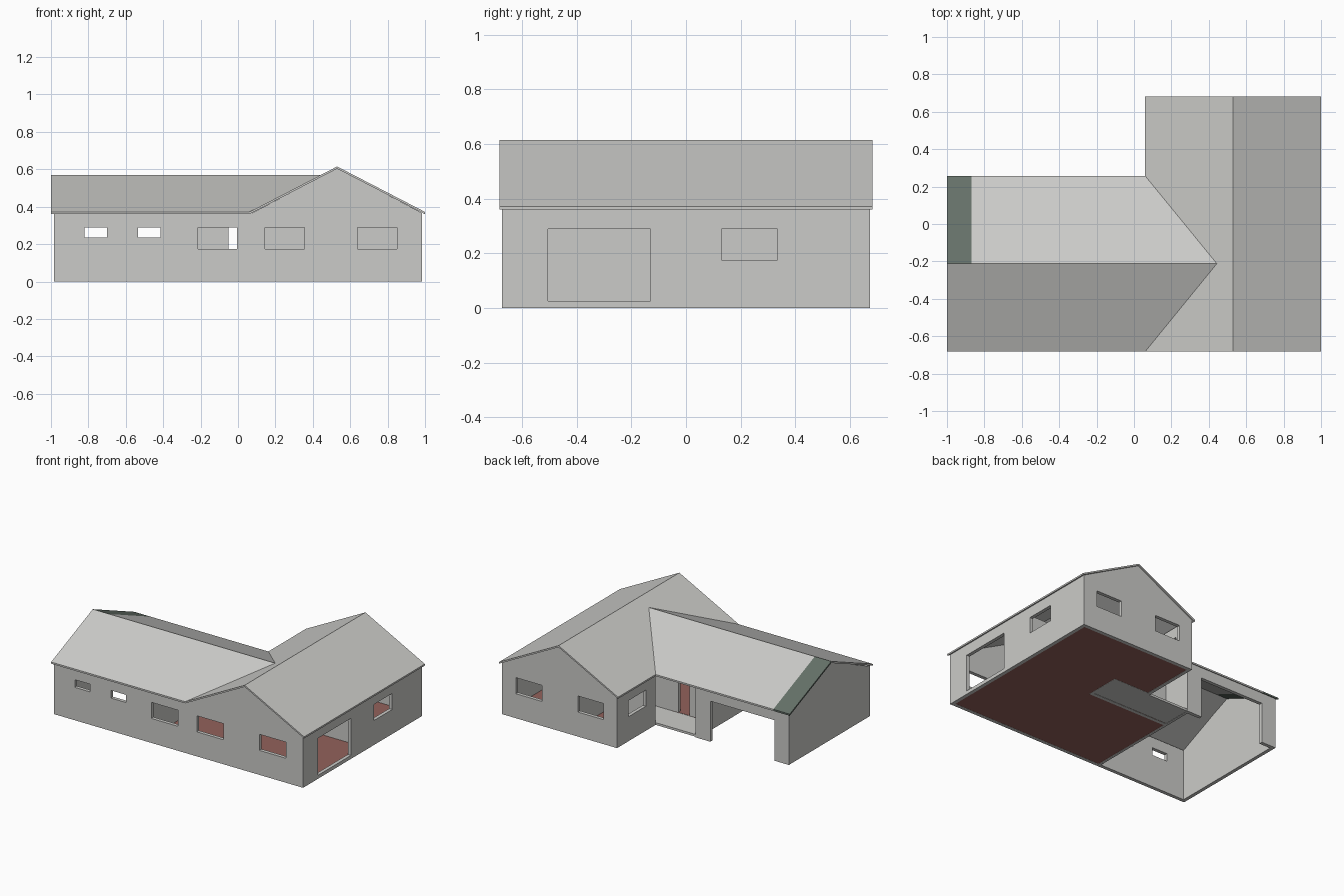
import bpy, bmesh
from mathutils import Vector

cube = bpy.data.objects.get("Cube")
if cube:
    bpy.data.objects.remove(cube, do_unlink=True)


def material(name, rgb):
    m = bpy.data.materials.new(name)
    m.use_nodes = True
    m.diffuse_color = (*rgb, 1)
    m.node_tree.nodes["Principled BSDF"].inputs["Base Color"].default_value = (*rgb, 1)
    return m


GREY = material("pale_grey", (0.6, 0.6, 0.58))
RED = material("brick_red", (0.29, 0.12, 0.105))
GREEN = material("dark_grey_green", (0.13, 0.165, 0.14))


def solid(name, points, offset, mat):
    """Extrude a planar 3D outline by an offset vector."""
    bm = bmesh.new()
    face = bm.faces.new([bm.verts.new(p) for p in points])
    new = bmesh.ops.extrude_face_region(bm, geom=[face])["geom"]
    bmesh.ops.translate(bm, vec=Vector(offset),
                        verts=[v for v in new if isinstance(v, bmesh.types.BMVert)])
    bmesh.ops.recalc_face_normals(bm, faces=bm.faces)
    me = bpy.data.meshes.new(name)
    bm.to_mesh(me)
    bm.free()
    me.materials.append(mat)
    ob = bpy.data.objects.new(name, me)
    bpy.context.collection.objects.link(ob)
    return ob


def prism(name, axis, outline, lo, hi, mat=GREY):
    """Outline in the plane across the axis, extruded from lo to hi."""
    place = {"x": lambda a, b: (lo, a, b), "y": lambda a, b: (a, lo, b),
             "z": lambda a, b: (a, b, lo)}[axis]
    offset = [hi - lo if axis == c else 0 for c in "xyz"]
    return solid(name, [place(a, b) for a, b in outline], offset, mat)


def rect(a0, a1, b0, b1):
    return [(a0, b0), (a1, b0), (a1, b1), (a0, b1)]


def wall(name, axis, outline, lo, hi, openings=()):
    """A wall panel with rectangular openings cut through it."""
    ob = prism(name, axis, outline, lo, hi)
    for o in openings:
        cutter = prism("cutter", axis, rect(*o), lo - 0.01, hi + 0.01)
        cutter.hide_render = True
        mod = ob.modifiers.new("opening", "BOOLEAN")
        mod.operation, mod.solver, mod.object = "DIFFERENCE", "EXACT", cutter
        bpy.context.view_layer.update()
        evaluated = ob.evaluated_get(bpy.context.evaluated_depsgraph_get())
        mesh = bpy.data.meshes.new_from_object(evaluated)
        ob.modifiers.clear()
        ob.data = mesh
        bpy.data.objects.remove(cutter, do_unlink=True)
    return ob


# Main dimensions
X, Y, T = 0.985, 0.672, 0.025
TOP = 0.366
WING_X, WING_Y = 0.075, 0.245
SILL, HEAD = 0.175, 0.29
RIDGE_X, RIDGE_Y = 0.53, -0.212

# Outer walls
gable = [(X, 0), (X, TOP), (RIDGE_X, 0.605), (WING_X, TOP)]
wall("front_wall", "y", [(-X, 0)] + gable + [(-X, TOP)], -Y, -Y + T,
     [(-0.82, -0.70, 0.235, HEAD), (-0.535, -0.415, 0.235, HEAD),
      (-0.215, -0.005, SILL, HEAD), (0.145, 0.355, SILL, HEAD),
      (0.64, 0.85, SILL, HEAD)])
wall("back_gable_wall", "y", [(WING_X, 0)] + gable, Y - T, Y,
     [(0.18, 0.385, SILL, HEAD), (0.67, 0.875, SILL, HEAD)])
wall("left_side_wall", "x", rect(T - Y, Y - T, 0, TOP), X - T, X,
     [(-0.505, -0.13, 0.025, HEAD), (0.13, 0.335, SILL, HEAD)])
wall("inner_wing_wall", "x", rect(WING_Y, Y - T, 0, TOP), WING_X, WING_X + T,
     [(0.345, 0.54, SILL, HEAD)])
wall("right_gable_wall", "x",
     [(T - Y, 0), (WING_Y, 0), (WING_Y, TOP), (RIDGE_Y, 0.562), (T - Y, TOP)], -X, T - X)
wall("carport_back_wall", "y", rect(T - X, -0.245, 0, TOP), WING_Y - T, WING_Y,
     [(-0.87, -0.364, -0.01, HEAD)])

# Recessed porch and room partitions
wall("porch_back_wall", "y", rect(-0.245, 0.36, 0, TOP), 0.005, 0.03,
     [(-0.05, 0.04, 0.02, HEAD)])
wall("porch_side_wall", "x", rect(0.005, 0.26, 0, TOP), 0.36, 0.38)
wall("porch_return_wall", "y", rect(WING_X, 0.36, 0, TOP), WING_Y - 0.005, 0.26)
wall("carport_partition", "x", rect(T - Y, WING_Y - T, 0, TOP), -0.265, -0.245)
wall("long_partition", "y", rect(0.38, X - T, 0.02, TOP), 0.03, 0.05)
wall("room_partition", "x", rect(0.05, Y - T, 0.02, TOP), 0.44, 0.46)

# Floors
prism("house_floor", "z",
      [(-0.264, T - Y), (X - T, T - Y), (X - T, Y - T), (WING_X + T, Y - T),
       (WING_X + T, 0.26), (0.36, 0.26), (0.36, 0.03), (-0.264, 0.03)], 0.001, 0.02, RED)
prism("porch_floor", "z", rect(-0.245, 0.36, 0.03, WING_Y - 0.005), 0.002, 0.018)

# Roof slopes, each a thin slab cut along the valleys
EAVE, HIGH, LOW = 0.372, 0.615, 0.57
EX, EY, IN_X, IN_Y = 1.0, 0.682, 0.06, 0.257
TIP = (IN_X + (LOW - EAVE) / (HIGH - EAVE) * (RIDGE_X - IN_X), RIDGE_Y, LOW)
STRIP = -0.87
down = (0, 0, -0.012)
solid("main_roof_outer", [(RIDGE_X, -EY, HIGH), (EX, -EY, EAVE), (EX, EY, EAVE),
                          (RIDGE_X, EY, HIGH)], down, GREY)
solid("main_roof_inner", [(IN_X, -EY, EAVE), (RIDGE_X, -EY, HIGH), (RIDGE_X, EY, HIGH),
                          (IN_X, EY, EAVE), (IN_X, IN_Y, EAVE), TIP], down, GREY)
solid("wing_roof_front", [(-EX, -EY, EAVE), (IN_X, -EY, EAVE), TIP,
                          (-EX, RIDGE_Y, LOW)], down, GREY)
solid("wing_roof_back", [(STRIP, RIDGE_Y, LOW), TIP, (IN_X, IN_Y, EAVE),
                         (STRIP, IN_Y, EAVE)], down, GREY)
solid("wing_roof_end_strip", [(-EX, RIDGE_Y, LOW), (STRIP, RIDGE_Y, LOW),
                              (STRIP, IN_Y, EAVE), (-EX, IN_Y, EAVE)], down, GREEN)
